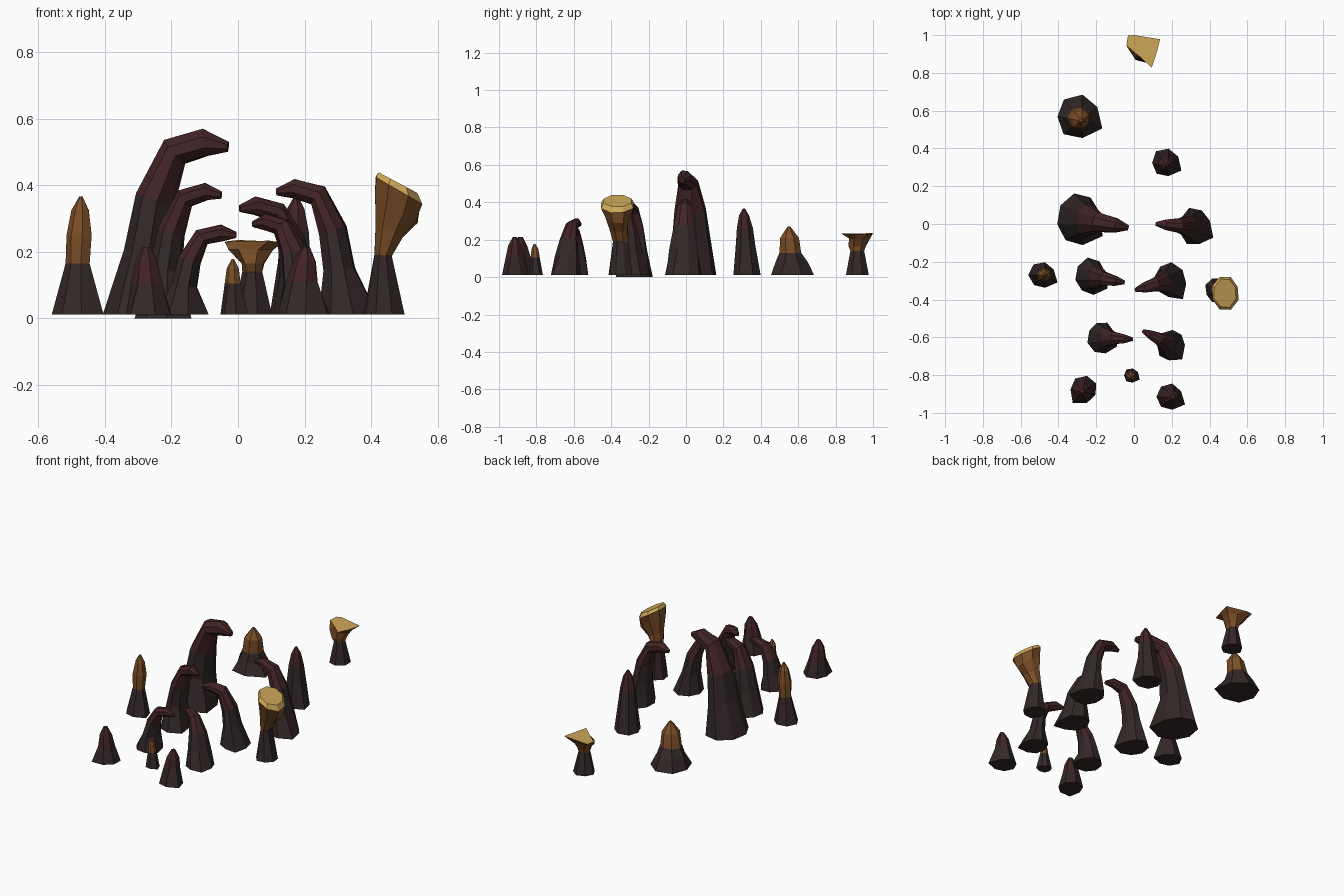
import bpy, bmesh, math, random
from mathutils import Vector

if "Cube" in bpy.data.objects:
    bpy.data.objects.remove(bpy.data.objects["Cube"])

random.seed(4)


def make_mat(name, rgb):
    m = bpy.data.materials.new(name)
    m.diffuse_color = (*rgb, 1)
    m.use_nodes = True
    m.node_tree.nodes["Principled BSDF"].inputs["Base Color"].default_value = m.diffuse_color
    return m


MATS = [make_mat("charcoal rock", (0.033, 0.021, 0.021)),
        make_mat("dark red rock", (0.054, 0.017, 0.019)),
        make_mat("amber brown", (0.20, 0.078, 0.021)),
        make_mat("pale gold", (0.62, 0.39, 0.10))]
ROCK, RED, AMBER, GOLD = range(4)


def loft(name, base, rings, mats, yaw=0, sides=7, corner=None, rim=None):
    """Skin of rings (dx, dy, z, r_along, r_across, tilt in degrees), turned by yaw.
    mats: one material per band plus one for the end cap. corner: pulled-out base direction.
    rim: world xy outline replacing the last ring."""
    bm = bmesh.new()
    cy, sy = math.cos(yaw), math.sin(yaw)
    loops = []
    for k, (dx, dy, z, ra, rb, tilt) in enumerate(rings):
        t = math.radians(tilt)
        loop = []
        for i in range(sides):
            a = 2 * math.pi * (i + 0.5) / sides
            j = random.uniform(0.93, 1.07)
            if k == 0 and corner is not None:
                d = (a + yaw - math.radians(corner)) % (2 * math.pi)
                if min(d, 2 * math.pi - d) <= math.pi / sides:
                    j = 1.3
            u, v = ra * j * math.cos(a), rb * j * math.sin(a)
            x, y, h = dx + u * math.cos(t), dy + v, z - u * math.sin(t)
            if k == 0:
                h = z
            p = Vector((base[0] + x * cy - y * sy, base[1] + x * sy + y * cy, h))
            loop.append(bm.verts.new(p))
        loops.append(loop)
    if rim:
        for vert, (x, y, z) in zip(loops[-1], rim):
            vert.co = (x, y, z)
    for k in range(len(loops) - 1):
        for i in range(sides):
            n = (i + 1) % sides
            f = bm.faces.new((loops[k][i], loops[k][n], loops[k + 1][n], loops[k + 1][i]))
            f.material_index = mats[k]
    bm.faces.new(list(reversed(loops[0])))
    bm.faces.new(loops[-1]).material_index = mats[-1]
    bmesh.ops.recalc_face_normals(bm, faces=bm.faces)
    me = bpy.data.meshes.new(name)
    bm.to_mesh(me)
    bm.free()
    for m in MATS:
        me.materials.append(m)
    ob = bpy.data.objects.new(name, me)
    bpy.context.collection.objects.link(ob)
    return ob


# Curved claw profile: along, height, radius along, radius across, tilt
CLAW = [(0.0, 0.012, 0.120, 0.138, 0), (0.02, 0.20, 0.070, 0.110, 6),
        (0.045, 0.36, 0.060, 0.085, 18), (0.105, 0.502, 0.048, 0.056, 52),
        (0.20, 0.53, 0.042, 0.040, 82), (0.268, 0.516, 0.016, 0.014, 95)]


def claw(name, base, tip, height, fat, z0=0.012):
    d = Vector(tip) - Vector(base)
    sx, sz = d.length / 0.268, height / 0.57
    rings = [(x * sx, 0, z0 if k == 0 else z * sz, ra * fat, rb * fat, t)
             for k, (x, z, ra, rb, t) in enumerate(CLAW)]
    loft(name, base, rings, [ROCK, ROCK, RED, RED, RED, RED],
         yaw=math.atan2(d.y, d.x), sides=8, corner=-45)


# Six claws arching over the central path
claw("left_claw_back", (-0.295, 0.03), (-0.03, -0.02), 0.57, 1.0)
claw("right_claw_back", (0.32, -0.015), (0.115, 0.0), 0.42, 0.72)
claw("left_claw_middle", (-0.23, -0.275), (-0.05, -0.31), 0.41, 0.70, 0.0)
claw("right_claw_middle", (0.19, -0.30), (0.005, -0.35), 0.365, 0.68)
claw("left_claw_front", (-0.175, -0.60), (-0.005, -0.61), 0.277, 0.62)
claw("right_claw_front", (0.195, -0.64), (0.045, -0.565), 0.313, 0.61)


def spike(name, base, profile, mats, lean=(0, 0), corner=-45, sides=7):
    """Upright spike from (height, radius) pairs, leaning evenly towards the top."""
    top = profile[-1][0]
    rings = [(lean[0] * z / top, lean[1] * z / top, z, r, r, 0) for z, r in profile]
    loft(name, base, rings, mats, sides=sides, corner=corner)


# Plain dark spikes
spike("tall_dark_spike", (0.165, 0.325),
      [(0.012, 0.073), (0.17, 0.052), (0.26, 0.043), (0.33, 0.027), (0.367, 0.006)],
      [ROCK, ROCK, RED, RED, RED], lean=(0.01, -0.015))
spike("left_dark_stump", (-0.265, -0.875),
      [(0.012, 0.072), (0.10, 0.050), (0.17, 0.035), (0.215, 0.012)],
      [ROCK, RED, RED, RED], lean=(-0.01, -0.01), corner=-140)
spike("right_dark_stump", (0.185, -0.915),
      [(0.012, 0.072), (0.11, 0.048), (0.17, 0.035), (0.215, 0.012)],
      [ROCK, RED, RED, RED], lean=(0.02, 0.0))

# Spikes with amber tips
spike("tall_amber_spike", (-0.487, -0.27),
      [(0.012, 0.070), (0.165, 0.036), (0.25, 0.039), (0.325, 0.026), (0.367, 0.005)],
      [ROCK, AMBER, AMBER, AMBER, AMBER], lean=(0.015, 0.0))
spike("small_amber_spike", (-0.015, -0.80),
      [(0.012, 0.039), (0.105, 0.024), (0.15, 0.019), (0.178, 0.004)],
      [ROCK, AMBER, AMBER, AMBER], lean=(0.0, -0.01))
spike("amber_mound", (-0.30, 0.57),
      [(0.012, 0.112), (0.08, 0.085), (0.13, 0.060), (0.21, 0.050), (0.27, 0.008)],
      [ROCK, ROCK, AMBER, AMBER, AMBER], lean=(0.02, -0.02))

# Flat-topped amber table at the back, with a gold top
TABLE_RIM = [(0.138, 0.978, 0.23), (0.0, 1.0, 0.236), (-0.032, 0.998, 0.232),
             (-0.04, 0.945, 0.23), (0.02, 0.895, 0.232), (0.094, 0.828, 0.234),
             (0.118, 0.90, 0.23)]
loft("amber_table", (0.045, 0.915),
     [(0, 0, 0.012, 0.06, 0.06, 0), (0, 0, 0.14, 0.032, 0.038, 0),
      (0, 0, 0.165, 0.036, 0.05, 0), (0, 0.01, 0.207, 0.07, 0.058, 0),
      (0, 0, 0.232, 0.08, 0.08, 0)],
     [ROCK, AMBER, AMBER, AMBER, GOLD], rim=TABLE_RIM)

# Leaning amber bracket on the right, with a tilted gold top
loft("amber_bracket", (0.44, -0.35),
     [(0, 0, 0.012, 0.064, 0.066, 0), (-0.005, 0, 0.19, 0.028, 0.045, 5),
      (0.013, -0.01, 0.265, 0.050, 0.050, 28), (0.035, -0.015, 0.335, 0.082, 0.075, 36),
      (0.043, -0.015, 0.385, 0.086, 0.092, 30), (0.042, -0.015, 0.408, 0.072, 0.082, 28)],
     [ROCK, AMBER, AMBER, AMBER, GOLD, GOLD], sides=8)
